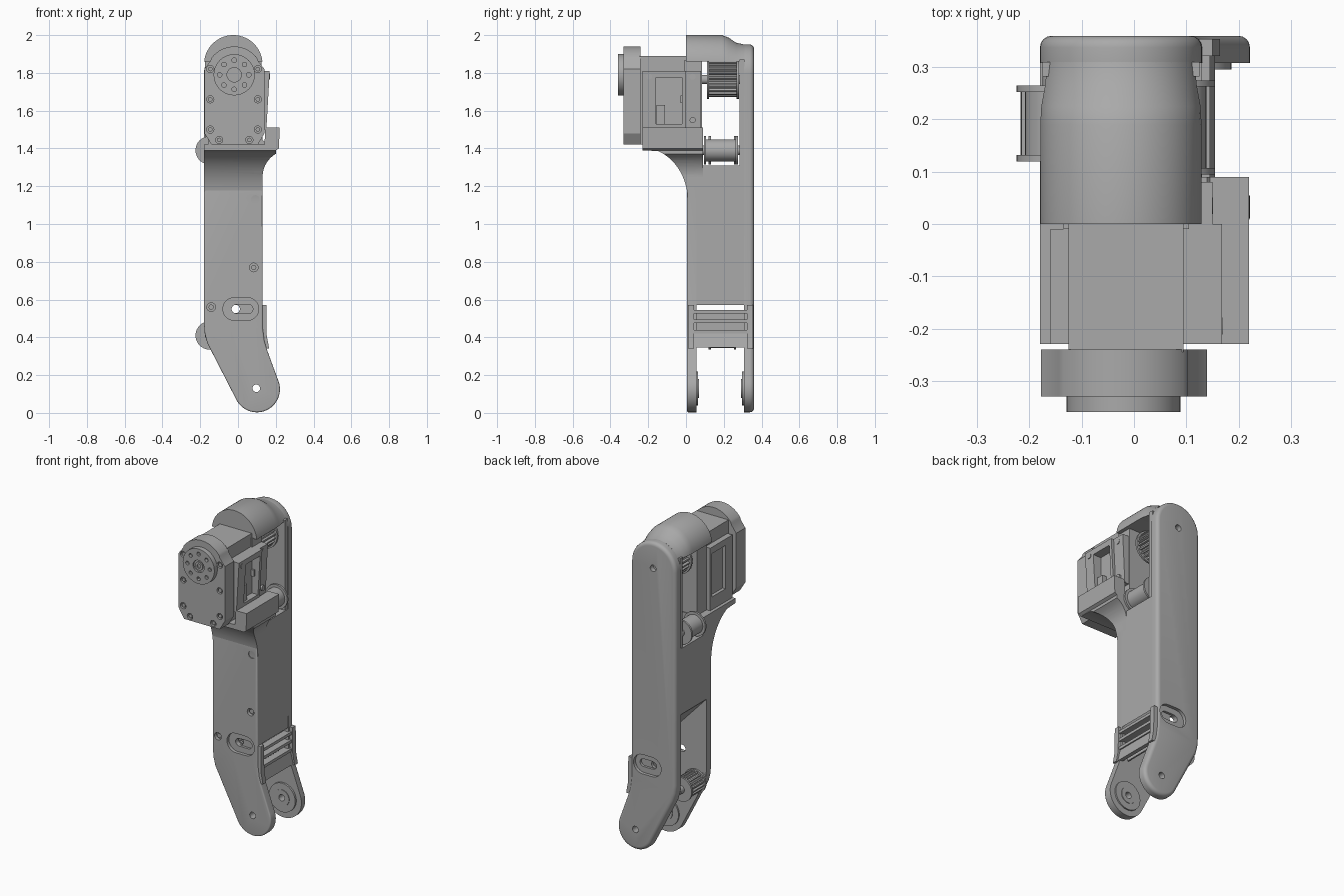
import bpy, bmesh
from math import sin, cos, radians, pi
from mathutils import Vector

if "Cube" in bpy.data.objects:
    bpy.data.objects.remove(bpy.data.objects["Cube"])

GREY = (0.4, 0.4, 0.4, 1)
grey = bpy.data.materials.new("plain grey")
grey.use_nodes = True
grey.diffuse_color = GREY
grey.node_tree.nodes["Principled BSDF"].inputs["Base Color"].default_value = GREY


def arc(cx, cz, r, a0, a1, n=20):
    """Points on an arc, angles in degrees."""
    steps = [radians(a0 + (a1 - a0) * i / n) for i in range(n + 1)]
    return [(cx + r * cos(a), cz + r * sin(a)) for a in steps]


def loft(name, sections, axis="y"):
    """Join matching profiles placed along an axis: [(position, points), ...]."""
    bm = bmesh.new()
    rings = []
    for pos, pts in sections:
        co = [(u, pos, v) if axis == "y" else (pos, u, v) for u, v in pts]
        rings.append([bm.verts.new(c) for c in co])
    n = len(rings[0])
    bm.faces.new(rings[0])
    bm.faces.new(rings[-1])
    for a, b in zip(rings, rings[1:]):
        for i in range(n):
            bm.faces.new((a[i], a[(i + 1) % n], b[(i + 1) % n], b[i]))
    bmesh.ops.recalc_face_normals(bm, faces=bm.faces)
    mesh = bpy.data.meshes.new(name)
    bm.to_mesh(mesh)
    bm.free()
    mesh.materials.append(grey)
    ob = bpy.data.objects.new(name, mesh)
    bpy.context.collection.objects.link(ob)
    return ob


def prism(name, pts, a, b, axis="y"):
    return loft(name, [(a, pts), (b, pts)], axis)


def box(name, x0, x1, y0, y1, z0, z1):
    return prism(name, [(x0, z0), (x1, z0), (x1, z1), (x0, z1)], y0, y1)


def disc(name, x, z, r, y0, y1, n=32):
    return prism(name, arc(x, z, r, 0, 360 - 360 / n, n - 1), y0, y1)


def stadium(x, z, half, r):
    return arc(x + half, z, r, -90, 90, 12) + arc(x - half, z, r, 90, 270, 12)


def apply(ob, mod):
    bpy.context.view_layer.objects.active = ob
    bpy.ops.object.modifier_apply(modifier=mod.name)


def combine(ob, other, operation="DIFFERENCE"):
    mod = ob.modifiers.new("bool", "BOOLEAN")
    mod.operation, mod.object, mod.solver = operation, other, "EXACT"
    apply(ob, mod)
    bpy.data.objects.remove(other)


def round_rim(ob, y, width):
    """Bevel the outer edges lying in one y plane."""
    bm = bmesh.new()
    bm.from_mesh(ob.data)
    edges = [e for e in bm.edges if all(abs(v.co.y - y) < 1e-4 for v in e.verts)]
    bmesh.ops.bevel(bm, geom=edges, offset=width, segments=4, profile=0.5, affect="EDGES")
    bm.to_mesh(ob.data)
    bm.free()


def pulley(name, x, z, r, y0, y1, teeth=0):
    """Flanged roller on an axle, optionally toothed."""
    for y in (y0, y1 - 0.012):
        disc(name + "_flange", x, z, r, y, y + 0.012)
    if teeth:
        pts = []
        for i in range(teeth):
            for k, rr in ((0.05, 0.76), (0.2, 0.9), (0.55, 0.9), (0.7, 0.76)):
                a = 2 * pi * (i + k) / teeth
                pts.append((x + r * rr * cos(a), z + r * rr * sin(a)))
        prism(name + "_teeth", pts, y0, y1)
    else:
        disc(name + "_drum", x, z, r * 0.78, y0, y1)
    disc(name + "_axle", x, z, 0.025, 0.03, 0.3, 16)


# Side plates: upright strip that kinks into a rounded foot
foot = ([(-0.18, 0.47), (-0.176, 0.42), (-0.163, 0.37)] + arc(0.1, 0.125, 0.122, 208.5, 380, 28)
        + [(0.155, 0.33), (0.14, 0.38), (0.131, 0.45)])
back = prism("back_plate", arc(-0.025, 1.795, 0.155, 0, 180, 28) + foot, 0.308, 0.36)
round_rim(back, 0.36, 0.022)
front = prism("front_plate", [(0.13, 1.2), (-0.18, 1.2)] + foot, 0.005, 0.055)
round_rim(front, 0.005, 0.008)

# Slot pockets and pivot holes in both plates
for plate, y, s in ((front, 0.005, 1), (back, 0.36, -1)):
    for pts, depth in ((stadium(0.015, 0.55, 0.035, 0.06), 0.02),
                       (stadium(0.025, 0.55, 0.03, 0.024), 0.035),
                       (arc(-0.012, 0.55, 0.022, 0, 345, 23), 0.1),
                       (arc(0.097, 0.13, 0.02, 0, 345, 23), 0.1)):
        combine(plate, prism("cutter", pts, *sorted((y - s * 0.02, y + s * depth))))
combine(back, disc("cutter", -0.025, 1.79, 0.02, 0.33, 0.4))

# Screw recesses up the front, with heads set inside
core = prism("shaft_core", [(-0.18, 0.9), (0.13, 0.57), (0.13, 1.31), (-0.18, 1.31)], 0.05, 0.31)
upper_front = box("shaft_front", -0.18, 0.13, 0.005, 0.051, 1.199, 1.31)
for x, z in ((-0.148, 1.235), (0.092, 1.13), (0.083, 0.77), (-0.142, 0.56)):
    target = upper_front if z > 1.2 else front
    combine(target, disc("cutter", x, z, 0.023, -0.02, 0.025, 20))
    disc("shaft_screw", x, z, 0.014, 0.015, 0.03, 12)

# Washer bosses inside the feet
for y0, y1, ya in ((0.05, 0.064, 0.068), (0.296, 0.31, 0.292)):
    disc("foot_boss", 0.097, 0.13, 0.09, y0, y1)
    ring = disc("foot_bearing", 0.097, 0.13, 0.05, *sorted((ya, 0.5 * (y0 + y1))))
    for ob in (ring, bpy.data.objects[[o.name for o in bpy.data.objects if o.name.startswith("foot_boss")][-1]]):
        combine(ob, disc("cutter", 0.097, 0.13, 0.02, 0, 0.4))

# Ribbed guard between the feet
for y0, y1 in ((0.01, 0.042), (0.322, 0.354)):
    prism("guard_rim", [(0.12, 0.57), (0.15, 0.57), (0.152, 0.41), (0.165, 0.34), (0.14, 0.34), (0.12, 0.42)], y0, y1)
for z in (0.535, 0.485, 0.43):
    box("guard_bar", 0.1, 0.145, 0.04, 0.324, z - 0.009, z + 0.009)
prism("guard_panel", [(0.11, 0.43), (0.135, 0.43), (0.155, 0.345), (0.13, 0.345)], 0.04, 0.324)
box("guard_backing", 0.085, 0.095, 0.05, 0.31, 0.36, 0.525)

# Flared neck and side lip that carry the motor
curve = arc(-0.23, 1.12, 0.24, 0, 70, 14)
neck = prism("motor_tray", [(0.09, 1.1), (0.01, 1.1)] + [(u, 1.12 + (v - 1.12) * 1.18) for u, v in curve]
             + [(-0.23, 1.39), (-0.23, 1.51), (0.09, 1.51)], -0.18, 0.22, "x")
side = ([(-0.18, 1.05), (0.13, 1.05), (0.13, 1.25)] + arc(0.27, 1.25, 0.14, 175, 120, 8)
        + [(0.2, 1.39), (0.217, 1.4), (0.22, 1.51), (0.145, 1.51), (0.14, 1.42), (-0.18, 1.42)])
combine(neck, prism("cutter", side, -0.4, 0.3), "INTERSECT")

# Head cap that steps down to the back plate, and inner back wall
loft("head_cap", [(y, arc(-0.025, z, 0.155, a, 180 - a, 28)) for y, z, a in
                  ((0.0, 1.845, 5.5), (0.19, 1.845, 5.5), (0.225, 1.832, 10.5), (0.265, 1.805, 20.5), (0.31, 1.795, 24.8))])
box("inner_back_wall", -0.175, 0.125, 0.282, 0.31, 1.3, 1.87)

# Motor body with side panels
box("motor_body", -0.125, 0.095, -0.245, 0.0, 1.42, 1.89)
box("motor_rear", -0.135, 0.105, -0.01, 0.085, 1.42, 1.865)
panel = prism("motor_side_frame", [(0.09, 1.5), (0.15, 1.5), (0.168, 1.81), (0.09, 1.81)], -0.23, 0.0)
combine(panel, box("cutter", 0.11, 0.2, -0.16, -0.02, 1.53, 1.775))
prism("motor_rear_panel", [(0.09, 1.5), (0.135, 1.5), (0.15, 1.81), (0.09, 1.81)], 0.0, 0.08)
box("motor_plug", 0.1, 0.14, -0.155, -0.11, 1.53, 1.63)
box("motor_socket", 0.1, 0.13, -0.03, -0.01, 1.64, 1.68)
left = box("motor_left_panel", -0.16, -0.12, -0.23, -0.01, 1.42, 1.81)
combine(left, box("cutter", -0.2, -0.14, -0.16, -0.03, 1.5, 1.77))
for y, z in ((-0.195, 1.78), (0.035, 1.78), (0.035, 1.55)):
    x = 0.16 if y < 0 else 0.142
    screw = prism("panel_screw", arc(y, z, 0.016, 0, 337.5, 15), x - 0.02, x + 0.009, "x")

# Gearbox housing with arched top and chamfered corners
housing = prism("gearbox", [(-0.14, 1.42), (0.105, 1.42), (0.14, 1.48), (0.14, 1.82), (0.105, 1.865)]
                + arc(-0.02, 1.79, 0.15, 35, 145, 20) + [(-0.145, 1.865), (-0.178, 1.82), (-0.178, 1.48)], -0.33, -0.24)
bolts = [(x, z) for x in (-0.147, 0.105) for z in (1.82, 1.66, 1.5)] + [(-0.1, 1.445), (0.06, 1.445)]
for x, z in bolts:
    combine(housing, disc("cutter", x, z, 0.019, -0.35, -0.315, 16))
    disc("gearbox_bolt", x, z, 0.012, -0.326, -0.31, 12)

# Output flange with a ring of holes and a hub
flange = disc("output_flange", -0.02, 1.79, 0.109, -0.36, -0.325, 48)
for x, z in arc(-0.02, 1.79, 0.077, 0, 315, 7):
    combine(flange, disc("cutter", x, z, 0.012, -0.4, -0.34, 12))
combine(flange, disc("cutter", -0.02, 1.79, 0.038, -0.4, -0.35, 24))
hub = disc("output_hub", -0.02, 1.79, 0.026, -0.357, -0.34, 24)
combine(hub, disc("cutter", -0.02, 1.79, 0.013, -0.4, -0.35, 16))

# Drive pulley and belt rollers
pulley("drive_pulley", -0.02, 1.765, 0.102, 0.11, 0.28, 22)
pulley("left_roller", -0.15, 1.39, 0.075, 0.12, 0.265)
pulley("right_roller", 0.08, 1.39, 0.075, 0.095, 0.275)
pulley("lower_pulley", -0.15, 0.41, 0.075, 0.12, 0.265, 18)

# Smooth curved walls, keep edges sharp
bpy.ops.object.select_all(action="DESELECT")
for ob in bpy.context.scene.objects:
    if ob.type == "MESH":
        ob.select_set(True)
        bpy.context.view_layer.objects.active = ob
bpy.ops.object.shade_smooth_by_angle(angle=radians(30))
